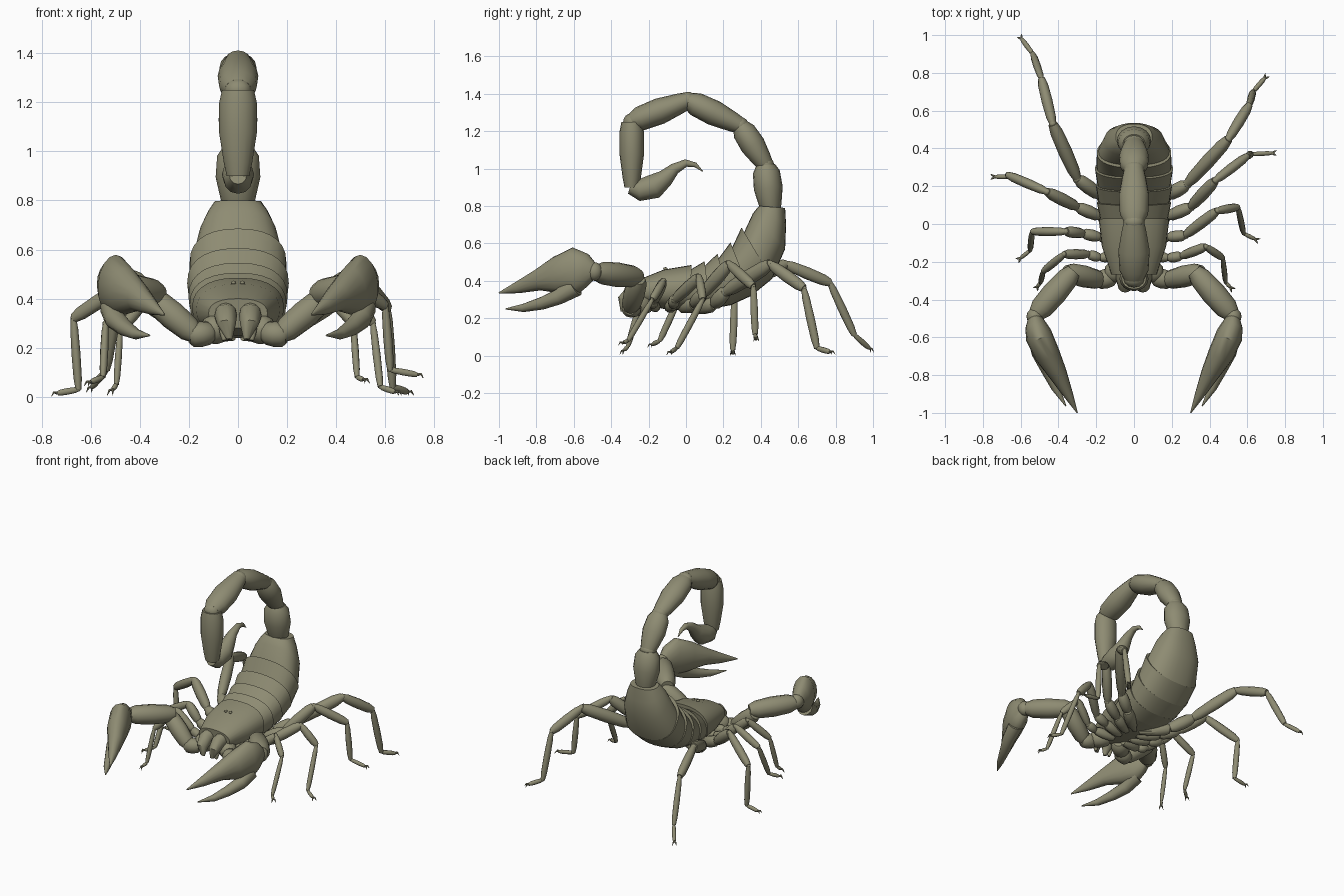
import bpy
import bmesh
from math import cos, sin, pi, copysign
from mathutils import Vector, Matrix

if "Cube" in bpy.data.objects:
    bpy.data.objects.remove(bpy.data.objects["Cube"], do_unlink=True)

X, Z = Vector((1, 0, 0)), Vector((0, 0, 1))

shell = bpy.data.materials.new("olive shell")
shell.use_nodes = True
olive = (0.27, 0.26, 0.17, 1)
shell.diffuse_color = olive
shell.node_tree.nodes["Principled BSDF"].inputs["Base Color"].default_value = olive


def loft(bm, stations, sides=14, square=1.0):
    """Skin capped rings; each station is (centre, side vector, up vector)."""
    def bend(v):
        return copysign(abs(v) ** square, v)
    rings = []
    for centre, side, up in stations:
        angles = [2 * pi * k / sides for k in range(sides)]
        rings.append([bm.verts.new(centre + side * bend(cos(a)) + up * bend(sin(a)))
                      for a in angles])
    for low, high in zip(rings, rings[1:]):
        for k in range(sides):
            j = (k + 1) % sides
            bm.faces.new((low[k], low[j], high[j], high[k]))
    bm.faces.new(rings[0][::-1])
    bm.faces.new(rings[-1])


def tube(bm, points, widths, heights=None, side=None, sides=12):
    """Tapered tube along a path with one constant side direction."""
    points = [Vector(p) for p in points]
    heights = heights or widths
    if side is None:
        side = (points[-1] - points[0]).normalized().cross(Z)
        side = side.normalized() if side.length > 0.15 else X
    stations = []
    for i, p in enumerate(points):
        t = points[min(i + 1, len(points) - 1)] - points[max(i - 1, 0)]
        up = side.cross(t).normalized()
        stations.append((p, side * widths[i], up * heights[i]))
    loft(bm, stations, sides)


def segment(bm, a, b, r, flat=1.0, side=None, shape=(0.6, 0.88, 1, 0.92, 0.65), sides=12):
    """One swollen joint between two points."""
    a, b = Vector(a), Vector(b)
    points = [a.lerp(b, f) for f in (0, 0.15, 0.5, 0.85, 1)]
    tube(bm, points, [r * s for s in shape], [r * s * flat for s in shape], side, sides)


def ball(bm, centre, size, sides=12):
    place = Matrix.Translation(centre) @ Matrix.Diagonal((*size, 1))
    bmesh.ops.create_uvsphere(bm, u_segments=sides, v_segments=8, radius=1, matrix=place)


def finish(name, bm):
    bmesh.ops.recalc_face_normals(bm, faces=bm.faces)
    mesh = bpy.data.meshes.new(name)
    bm.to_mesh(mesh)
    bm.free()
    mesh.materials.append(shell)
    obj = bpy.data.objects.new(name, mesh)
    bpy.context.collection.objects.link(obj)
    bpy.ops.object.select_all(action="DESELECT")
    obj.select_set(True)
    bpy.context.view_layer.objects.active = obj
    bpy.ops.object.shade_smooth_by_angle(angle=0.7)


# Body plates: top y, top z, bottom y, bottom z, half width
plates = [(-0.27, 0.40, -0.26, 0.28, 0.12), (-0.12, 0.46, -0.12, 0.25, 0.17),
          (0.03, 0.48, 0.02, 0.24, 0.185), (0.1, 0.5, 0.13, 0.25, 0.195),
          (0.17, 0.54, 0.24, 0.27, 0.2), (0.24, 0.6, 0.35, 0.32, 0.205),
          (0.3, 0.68, 0.46, 0.41, 0.195), (0.36, 0.755, 0.53, 0.57, 0.155),
          (0.385, 0.79, 0.535, 0.7, 0.122), (0.395, 0.8, 0.53, 0.79, 0.095)]


def body_ring(plate, lift):
    """Ring whose back rises or sinks while the belly stays smooth."""
    ty, tz, by, bz, w = plate
    low = Vector((0, by, bz))
    span = (Vector((0, ty, tz)) - low) * lift
    return low + span / 2, X * w * (1 + lift) / 2, span / 2


bm = bmesh.new()
rings = [body_ring(plates[0], 1), body_ring(plates[1], 1)]
for i, (front, back) in enumerate(zip(plates[1:], plates[2:])):
    stepped = 0 < i < len(plates) - 4
    rings += [body_ring(front, 0.93)] * stepped + [body_ring(back, 1.02)]
loft(bm, rings, 28, 0.85)
finish("body", bm)

# Eyes on the carapace
bm = bmesh.new()
for s in (-1, 1):
    ball(bm, (s * 0.018, -0.11, 0.465), (0.01, 0.012, 0.008))
finish("eyes", bm)

# Tail joints arching over the back
joints = [(0.455, 0.77), (0.425, 1.02), (0.29, 1.23), (0.01, 1.365), (-0.29, 1.25), (-0.29, 0.9)]
thickness = [0.076, 0.066, 0.067, 0.069, 0.064]
bm = bmesh.new()
for i, r in enumerate(thickness):
    last = i == len(thickness) - 1
    shape = (0.85, 1, 1, 0.75, 0.6) if last else (0.65, 0.78, 1, 0.93, 0.65)
    segment(bm, (0, *joints[i]), (0, *joints[i + 1]), r * 1.2, 0.85, X, shape, 16)
    ball(bm, (0, *joints[i]), (0.055, 0.046, 0.046))
finish("tail", bm)

# Stinger bulb and hooked tip
path = [(-0.3, 0.9), (-0.25, 0.885), (-0.17, 0.905), (-0.11, 0.95),
        (-0.06, 1.0), (0, 1.03), (0.05, 1.02), (0.09, 0.985)]
bm = bmesh.new()
tube(bm, [(0, *p) for p in path], [0.035, 0.058, 0.066, 0.046, 0.03, 0.02, 0.013, 0.002], side=X)
finish("stinger", bm)

# Jaws, pincer arms and pincers, the same on both sides
for s, label in ((1, "left"), (-1, "right")):
    def at(x, y, z):
        return Vector((s * x, y, z))

    bm = bmesh.new()
    tube(bm, [at(0.05, -0.22, 0.34), at(0.05, -0.29, 0.33), at(0.047, -0.33, 0.295),
              at(0.035, -0.34, 0.235)], [0.045, 0.046, 0.038, 0.012], [0.05, 0.05, 0.037, 0.01], X)
    segment(bm, at(0.07, -0.31, 0.3), at(0.055, -0.325, 0.23), 0.013)
    finish(label + "_jaw", bm)

    bm = bmesh.new()
    segment(bm, at(0.04, -0.2, 0.28), at(0.13, -0.28, 0.27), 0.06)
    segment(bm, at(0.1, -0.28, 0.26), at(0.2, -0.3, 0.25), 0.052)
    segment(bm, at(0.17, -0.3, 0.25), at(0.36, -0.255, 0.41), 0.058)
    segment(bm, at(0.32, -0.25, 0.42), at(0.52, -0.48, 0.445), 0.066)
    ball(bm, at(0.525, -0.49, 0.45), (0.045, 0.045, 0.05))
    finish(label + "_arm", bm)

    # The upper finger leans inwards, the lower one lies outside it
    bm = bmesh.new()
    tube(bm, [at(0.53, -0.49, 0.45), at(0.525, -0.53, 0.455), at(0.505, -0.59, 0.455),
              at(0.46, -0.69, 0.43), at(0.405, -0.79, 0.405), at(0.35, -0.9, 0.365),
              at(0.3, -1.0, 0.335)],
         [0.035, 0.055, 0.072, 0.068, 0.05, 0.027, 0.003],
         [0.045, 0.09, 0.125, 0.1, 0.058, 0.032, 0.004], sides=16)
    finish(label + "_pincer", bm)

    bm = bmesh.new()
    tube(bm, [at(0.515, -0.59, 0.37), at(0.5, -0.68, 0.315), at(0.46, -0.77, 0.28),
              at(0.415, -0.87, 0.255), at(0.36, -0.965, 0.25)],
         [0.05, 0.043, 0.034, 0.022, 0.003], [0.055, 0.042, 0.034, 0.022, 0.003])
    finish(label + "_pincer_finger", bm)

    # Comb plates under the belly
    bm = bmesh.new()
    tube(bm, [at(0.02, 0.03, 0.24), at(0.08, 0.08, 0.235), at(0.14, 0.14, 0.245)],
         [0.015, 0.025, 0.008], [0.012, 0.012, 0.006])
    finish(label + "_comb", bm)

# Walking legs, front to back: trochanter end, knee, shin, ankle, toe
left_legs = [
    [(0.25, -0.17, 0.29), (0.38, -0.12, 0.4), (0.47, -0.18, 0.3), (0.485, -0.31, 0.08), (0.51, -0.335, 0.07)],
    [(0.27, -0.06, 0.3), (0.44, 0.07, 0.42), (0.55, 0.09, 0.3), (0.58, -0.05, 0.04), (0.64, -0.08, 0.02)],
    [(0.3, 0.09, 0.33), (0.43, 0.23, 0.49), (0.6, 0.36, 0.37), (0.62, 0.37, 0.11), (0.73, 0.375, 0.09)],
    [(0.28, 0.21, 0.34), (0.5, 0.45, 0.49), (0.61, 0.63, 0.36), (0.63, 0.7, 0.04), (0.69, 0.77, 0.02)]]
right_legs = [
    [(-0.24, -0.16, 0.29), (-0.37, -0.16, 0.4), (-0.48, -0.25, 0.27), (-0.495, -0.31, 0.05), (-0.51, -0.33, 0.03)],
    [(-0.27, -0.05, 0.3), (-0.36, -0.04, 0.4), (-0.54, -0.04, 0.3), (-0.55, -0.14, 0.08), (-0.6, -0.18, 0.06)],
    [(-0.3, 0.09, 0.33), (-0.46, 0.17, 0.46), (-0.67, 0.26, 0.32), (-0.65, 0.25, 0.03), (-0.735, 0.25, 0.015)],
    [(-0.3, 0.24, 0.36), (-0.43, 0.53, 0.49), (-0.49, 0.77, 0.39), (-0.535, 0.9, 0.11), (-0.595, 0.98, 0.04)]]
girth = [0.036, 0.034, 0.033, 0.026, 0.018, 0.012]

for s, label, legs in ((1, "left", left_legs), (-1, "right", right_legs)):
    for i, chain in enumerate(legs):
        hip_y = -0.18 + 0.11 * i
        points = [(s * 0.04, hip_y * 0.6 - 0.05, 0.26), (s * 0.18, hip_y, 0.275)] + chain
        size = 0.82 + 0.1 * i
        bm = bmesh.new()
        for a, b, r in zip(points, points[1:], girth):
            segment(bm, a, b, r * size, 1.15, sides=10)
        for p, r in zip(points[2:], girth[2:]):
            ball(bm, p, [r * size * 0.72] * 3, 8)
        # Paired toe claws
        ankle, toe = Vector(points[-2]), Vector(points[-1])
        ahead = (toe - ankle).normalized()
        across = ahead.cross(Z).normalized()
        for k in (-1, 1):
            tip = toe + ahead * 0.025 + across * k * 0.014
            tube(bm, [toe, toe.lerp(tip, 0.6) + Z * 0.006, tip - Z * 0.008],
                 [0.007, 0.005, 0.001], sides=6)
        finish(f"{label}_leg_{i + 1}", bm)
